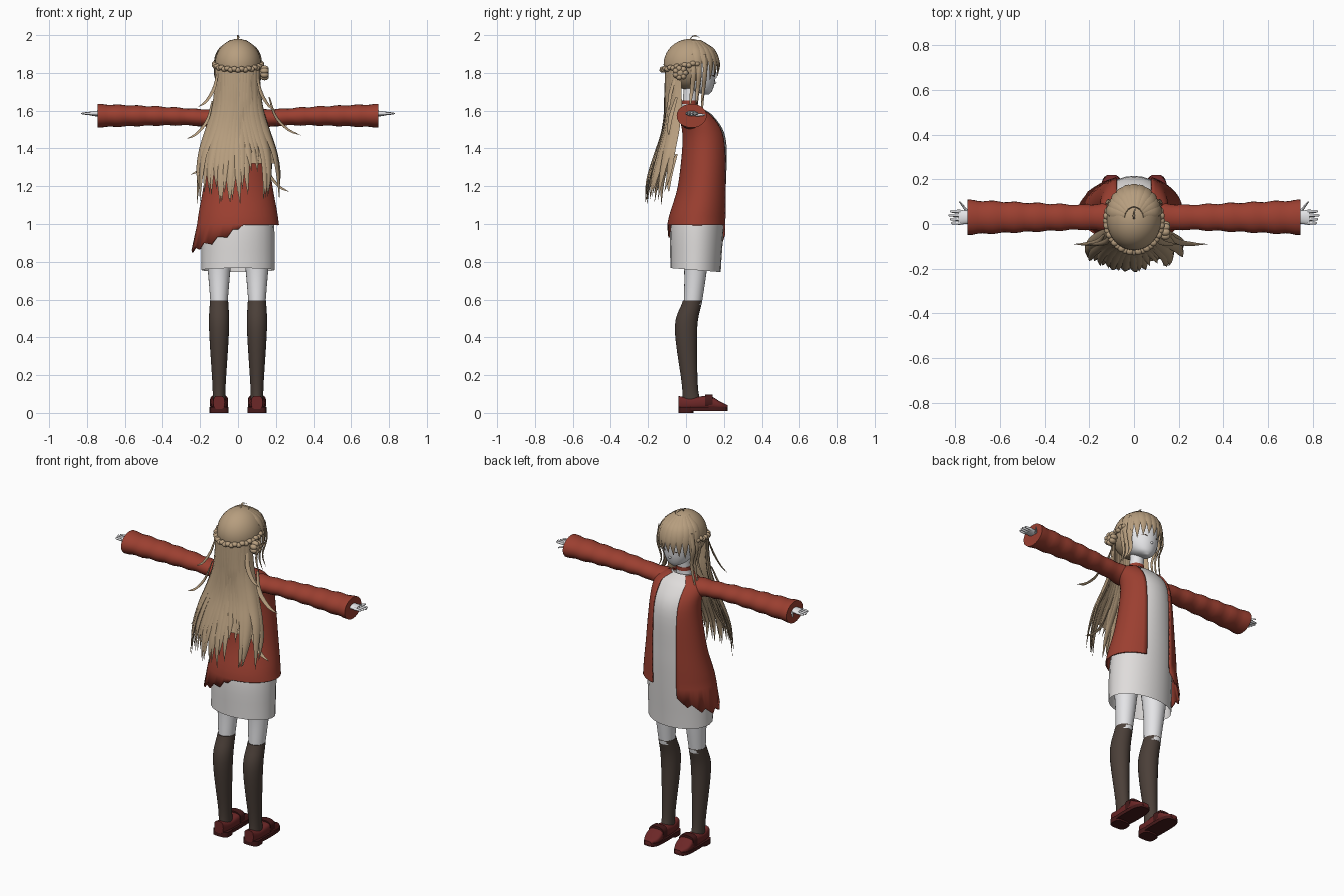
import bpy, bmesh, math, random
from mathutils import Vector, Matrix

random.seed(4)
if "Cube" in bpy.data.objects:
    bpy.data.objects.remove(bpy.data.objects["Cube"])

SIDES = (("left", 1), ("right", -1))


def material(name, *rgb):
    mat = bpy.data.materials.new(name)
    mat.use_nodes = True
    mat.diffuse_color = (*rgb, 1)
    mat.node_tree.nodes["Principled BSDF"].inputs["Base Color"].default_value = (*rgb, 1)
    return mat


SKIN = material("pale skin", 0.8, 0.8, 0.82)
DRESS = material("white cloth", 0.74, 0.72, 0.71)
COAT = material("brick red wool", 0.33, 0.05, 0.03)
HAIR = material("sandy hair", 0.47, 0.34, 0.21)
SOCK = material("brown knit", 0.07, 0.05, 0.04)
LEATHER = material("red leather", 0.15, 0.02, 0.02)
SOLE = material("dark sole", 0.06, 0.01, 0.01)
LASH = material("dark lash", 0.12, 0.08, 0.06)


def smooth_path(keys, steps=5):
    """Smooth curve through a few points of any dimension."""
    keys = [Vector(k) for k in keys]
    padded = [2 * keys[0] - keys[1], *keys, 2 * keys[-1] - keys[-2]]
    path = []
    for a, b, c, d in zip(padded, padded[1:], padded[2:], padded[3:]):
        for k in range(steps):
            t = k / steps
            path.append(b + (c - a) * t / 2 + (2 * a - 5 * b + 4 * c - d) * t * t / 2
                        + (3 * b - a - 3 * c + d) * t ** 3 / 2)
    return path + [keys[-1]]


def ring(centre, u, v, count=24, power=1, gap=0):
    """Points round an ellipse; a low power squares it, a gap opens it at v."""
    points = []
    for i in range(count):
        angle = math.tau * i / count
        if gap:
            angle = math.pi / 2 + gap + (math.tau - 2 * gap) * i / (count - 1)
        c, s = math.cos(angle), math.sin(angle)
        points.append(Vector(centre) + Vector(u) * math.copysign(abs(c) ** power, c)
                      + Vector(v) * math.copysign(abs(s) ** power, s))
    return points


def column(keys, x=0, count=24):
    """Horizontal rings through keys of height, centre y, x radius, y radius."""
    return [ring((x, y, z), (rx, 0, 0), (0, ry, 0), count) for z, y, rx, ry in smooth_path(keys)]


def add_loft(bm, rings, closed=True, caps=True):
    rows = [[bm.verts.new(p) for p in points] for points in rings]
    count = len(rows[0])
    for a, b in zip(rows, rows[1:]):
        for i in range(count if closed else count - 1):
            j = (i + 1) % count
            bm.faces.new((a[i], a[j], b[j], b[i]))
    if closed and caps:
        bm.faces.new(rows[0])
        bm.faces.new(rows[-1])


def add_ball(bm, centre, radii, detail=8):
    bmesh.ops.create_uvsphere(bm, u_segments=detail * 2, v_segments=detail, radius=1,
                              matrix=Matrix.LocRotScale(Vector(centre), None, Vector(radii)))


def add_strand(bm, keys, width, thick, root=0.5, dome=0):
    """Flattened, pointed lock of hair that faces away from the head."""
    path = smooth_path(keys)
    last = len(path) - 1
    rings = []
    for i, p in enumerate(path):
        t = i / last
        along = (path[min(i + 1, last)] - path[max(i - 1, 0)]).normalized()
        side = along.cross(Vector((p.x, p.y - 0.03, dome * (p.z - 1.85)))).normalized()
        size = max(0.03, (root + (1 - root) * min(1, t * 3)) * (1 - t ** 3))
        rings.append(ring(p, side * width * size, side.cross(along) * thick * size, 6))
    add_loft(bm, rings)


def finish(name, bm, mat):
    bmesh.ops.recalc_face_normals(bm, faces=bm.faces)
    mesh = bpy.data.meshes.new(name)
    bm.to_mesh(mesh)
    bm.free()
    mesh.materials.append(mat)
    ob = bpy.data.objects.new(name, mesh)
    bpy.context.collection.objects.link(ob)
    bpy.ops.object.select_all(action="DESELECT")
    ob.select_set(True)
    bpy.context.view_layer.objects.active = ob
    bpy.ops.object.shade_smooth_by_angle(angle=math.radians(50))
    return ob


def loft(name, rings, mat, closed=True, caps=True):
    bm = bmesh.new()
    add_loft(bm, rings, closed, caps)
    return finish(name, bm, mat)


# Legs, socks and loafers
for side, s in SIDES:
    x = s * 0.1
    loft(side + "_thigh", column([(0.57, 0.035, 0.044, 0.047), (0.76, 0.05, 0.06, 0.06),
                                  (0.95, 0.05, 0.08, 0.08)], x), SKIN)
    loft(side + "_sock", column([(0.05, 0.03, 0.034, 0.05), (0.15, 0.02, 0.035, 0.042),
                                 (0.45, 0, 0.053, 0.059), (0.595, 0.035, 0.048, 0.051)], x), SOCK)
    upper = smooth_path([(-0.04, 0.03, 0.09), (0.02, 0.04, 0.08), (0.12, 0.046, 0.09),
                         (0.18, 0.046, 0.06), (0.22, 0.02, 0.04)])
    loft(side + "_shoe", [ring((x, y, h / 2 + 0.01), (w, 0, 0), (0, 0, h / 2 - 0.01), power=0.65)
                          for y, w, h in upper], LEATHER)
    loft(side + "_shoe_strap", [ring((x, y, 0.06), (0.048, 0, 0), (0, 0, 0.038), power=0.7)
                                for y in (0.1, 0.14)], SOLE)
    for part, y, length, bottom in (("sole", 0.1, 0.12, 0.01), ("heel", 0, 0.04, 0)):
        loft(f"{side}_shoe_{part}", [ring((x, y, z), (0.05, 0, 0), (0, length, 0), power=0.6)
                                     for z in (bottom, 0.03)], SOLE)

# Dress, open at a slightly dipping hem
dress = [(0.76, 0.05, 0.193, 0.133), (1, 0.06, 0.19, 0.14), (1.2, 0.09, 0.163, 0.12),
         (1.45, 0.1, 0.14, 0.11), (1.57, 0.06, 0.135, 0.085), (1.62, 0.03, 0.06, 0.04)]
rings = column(dress)
for p in rings[0]:
    p.z -= p.y * 0.08
loft("dress", rings, DRESS, caps=False)

# Coat follows the dress, open in front, with a ragged hem falling to the right
coat = []
for z, y, rx, ry in smooth_path(dress):
    if z > 0.99:
        pad = 0.012 + 0.035 * max(0, 1.4 - z)
        rx += pad
        coat.append(ring((0, y, z), (rx, 0, 0), (0, ry + pad * 0.7, 0), 45,
                         gap=math.asin(min(0.08, rx * 0.6) / rx)))
hem = []
for i, p in enumerate(coat[0]):
    drop = 0.005
    if p.x < 0.02:
        drop = 0.03 + 0.5 * max(0, -p.x) + 0.014 * (i % 3 - 1)
    hem.append(Vector((p.x * (1 + drop), p.y, p.z - drop)))
body = loft("coat_body", [hem] + coat, COAT, closed=False)
body.modifiers.new("thickness", "SOLIDIFY").thickness = 0.008

# Sleeves with soft folds, and hands
for side, s in SIDES:
    rings = []
    for i in range(29):
        t = i / 28
        r = 0.049 + 0.028 * t + 0.08 * max(0, 0.2 - t) + 0.003 * math.sin(t * 40)
        rings.append(ring((s * (0.1 + 0.645 * t), 0.03, 1.573 - 0.02 * (1 - t) ** 4),
                          (0, r, 0), (0, 0, r * 0.8)))
    loft(side + "_sleeve", rings, COAT)
    bm = bmesh.new()
    add_loft(bm, [ring((s * x, 0.03, 1.585), (0, w, 0), (0, 0, h))
                  for x, w, h in ((0.7, 0.024, 0.02), (0.75, 0.03, 0.014), (0.785, 0.033, 0.01))])
    for k in range(4):
        tip = 0.83 - 0.006 * abs(k - 2)
        add_loft(bm, [ring((s * x, 0.004 + 0.0175 * k, 1.585), (0, r, 0), (0, 0, r), 8)
                      for x, r in ((0.775, 0.008), (tip - 0.006, 0.006), (tip, 0.002))])
    add_loft(bm, [ring((s * (0.74 + 0.02 * k), 0.05 + 0.025 * k, 1.578), (0.01 - 0.003 * k, 0, 0),
                       (0, 0, 0.01 - 0.003 * k), 8) for k in range(3)])
    finish(side + "_hand", bm, SKIN)

# Neck, choker, head, nose and lashes
loft("neck", column([(1.58, 0.02, 0.05, 0.04), (1.64, 0.02, 0.04, 0.038), (1.75, 0.03, 0.04, 0.04)]), SKIN)
loft("choker", column([(1.635, 0.02, 0.044, 0.042), (1.655, 0.02, 0.044, 0.042)]), COAT)
loft("head", column([(1.685, 0.11, 0.01, 0.01), (1.71, 0.08, 0.058, 0.06), (1.77, 0.045, 0.093, 0.11),
                     (1.86, 0.035, 0.1, 0.118), (1.95, 0.03, 0.04, 0.05)]), SKIN)
bm = bmesh.new()
add_ball(bm, (0, 0.146, 1.748), (0.008, 0.015, 0.008))
finish("nose", bm, SKIN)
for side, s in SIDES:
    bm = bmesh.new()
    add_strand(bm, [(s * 0.02, 0.151, 1.775), (s * 0.045, 0.142, 1.788), (s * 0.07, 0.118, 1.775)],
               0.004, 0.003)
    finish(side + "_eyelash", bm, LASH)

# Scalp hair, cut away over the face
bm = bmesh.new()
add_ball(bm, (0, 0.022, 1.845), (0.122, 0.14, 0.135), 20)
centres = [(f, f.calc_center_median()) for f in bm.faces]
bmesh.ops.delete(bm, geom=[f for f, c in centres if c.z < 1.87 and c.y > 0.06], context="FACES")
finish("scalp_hair", bm, HAIR)

# Fringe and long side locks
bm = bmesh.new()
for i in range(11):
    angle = math.radians(15 * (i - 5))
    x, y = math.sin(angle), math.cos(angle)
    tip = 1.785 - 0.06 * x * x + random.uniform(-0.01, 0.01)
    add_strand(bm, [(x * r, 0.028 + y * r * 1.18, z) for r, z in
                    ((0.04, 1.972), (0.1, 1.92), (0.124, 1.85), (0.118, tip))], 0.026, 0.008, dome=1)
for side, s in SIDES:
    for k in range(3):
        y, length = 0.04 + 0.03 * k, random.uniform(0.3, 0.45)
        add_strand(bm, [(s * 0.11, y, 1.9), (s * 0.12, y, 1.8), (s * 0.1, y - 0.01, 1.7),
                        (s * 0.13, y - 0.02, 1.95 - length)], 0.014, 0.006)
finish("fringe_and_side_locks", bm, HAIR)


def ease(t):
    t = max(0, min(1, t))
    return t * t * (3 - 2 * t)


def back_point(u, z, inset):
    """Point on the long hair: u runs across it, and it swells downwards."""
    t = (1.84 - z) / 0.72
    width = 0.112 + 0.11 * ease((t - 0.2) / 0.6)
    back = -0.105 - 0.11 * ease((t - 0.35) / 0.6)
    front = -0.02 - 0.1 * t * t
    bulge = inset * math.sqrt(max(0, 1 - 0.92 * u * u))
    return Vector((u * width * inset, front + (back - front) * bulge, z))


# Long back hair: an inner shell under two layers of locks, parted near the left
loft("back_hair_shell", [[back_point(k / 10 - 1, 1.84 - 0.065 * row, 0.94) for k in range(21)]
                         for row in range(9)], HAIR, closed=False)
bm = bmesh.new()
for layer in range(2):
    for i in range(15):
        u = -1 + (i + layer / 2) / 7.25
        tip = random.uniform(1.1, 1.2) + (0.15 if 0.2 < u < 0.65 else 0)
        sway = random.uniform(-0.12, 0.1)
        keys = []
        for k in range(7):
            t = k / 6
            across = max(-1.04, min(1.04, u + sway * t ** 3))
            keys.append(back_point(across, 1.83 + (tip - 1.83) * t, 0.99 - 0.05 * layer))
        add_strand(bm, keys, 0.034, 0.013)
finish("back_hair_locks", bm, HAIR)

# Loose wisps and a flyaway curl
bm = bmesh.new()
for x, z in ((0.33, 1.47), (-0.27, 1.45), (0.2, 1.6), (-0.21, 1.62), (0.27, 1.17), (-0.25, 1.26)):
    add_strand(bm, [(x * 0.5, -0.05, z + 0.2), (x * 0.6, -0.08, z + 0.1),
                    (x * 0.8, -0.09, z + 0.03), (x, -0.09, z)], 0.014, 0.006)
add_strand(bm, [(0, 0.02, 1.97), (0, 0.03, 1.99), (0, 0.05, 1.997), (0.01, 0.075, 1.985)], 0.006, 0.003)
finish("hair_wisps", bm, HAIR)

# Braid round the back of the head, and a side bun
bm = bmesh.new()
for i in range(25):
    angle = math.radians(9 * i - 198)
    x, y = math.cos(angle), math.sin(angle)
    add_ball(bm, (0.122 * x, 0.015 + 0.138 * y, 1.84 + 0.025 * y + 0.006 * (i % 2)), (0.017, 0.017, 0.014))
finish("crown_braid", bm, HAIR)
bm = bmesh.new()
add_ball(bm, (0.135, -0.03, 1.8), (0.025, 0.03, 0.027))
for i in range(7):
    angle = math.tau * i / 7
    add_ball(bm, (0.14, 0.026 * math.cos(angle) - 0.03, 1.8 + 0.024 * math.sin(angle)), (0.022, 0.017, 0.016))
finish("side_bun", bm, HAIR)
